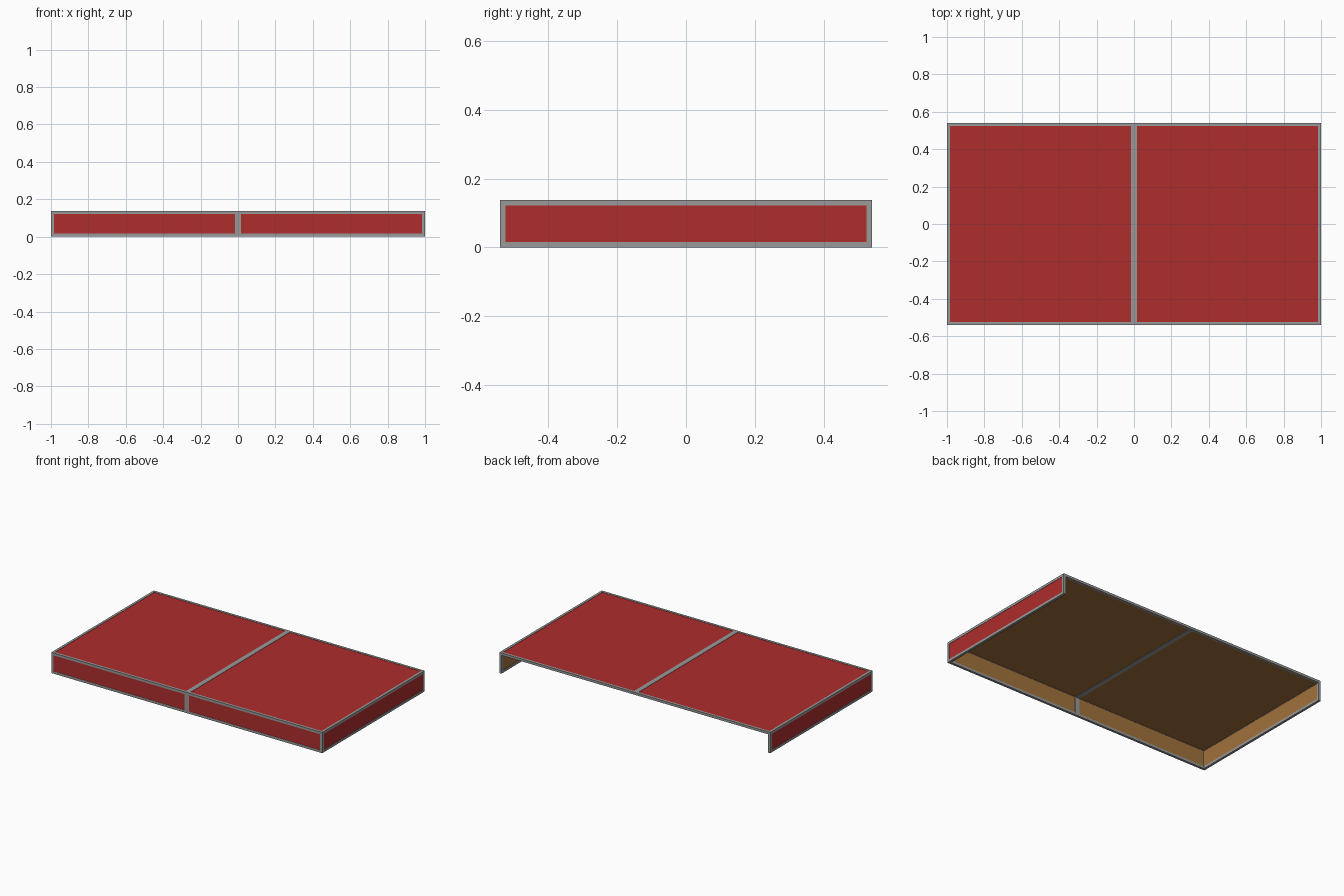
import bpy

if "Cube" in bpy.data.objects:
    bpy.data.objects.remove(bpy.data.objects["Cube"])

def mat(name, rgb):
    m = bpy.data.materials.new(name)
    m.diffuse_color = (*rgb, 1)
    m.use_nodes = True
    m.node_tree.nodes["Principled BSDF"].inputs["Base Color"].default_value = m.diffuse_color
    return m

GREY = mat("grey metal", (0.32, 0.32, 0.32))
RED = mat("red cover", (0.43, 0.026, 0.026))
WOOD = mat("brown wood", (0.36, 0.165, 0.045))

X, Y, H = 1.0, 0.54, 0.138   # half length, half depth, height
T = 0.016                    # bar thickness
R = 0.002                    # panel recess

def box(name, lo, hi, outward=None):
    """Grey bar, or (with an outward axis) a panel red outside and brown inside."""
    v = [(x, y, z) for x in (lo[0], hi[0]) for y in (lo[1], hi[1]) for z in (lo[2], hi[2])]
    f = [(0, 1, 3, 2), (4, 6, 7, 5), (0, 4, 5, 1), (2, 3, 7, 6), (0, 2, 6, 4), (1, 5, 7, 3)]
    me = bpy.data.meshes.new(name)
    me.from_pydata(v, [], f)
    ob = bpy.data.objects.new(name, me)
    bpy.context.collection.objects.link(ob)
    if outward is None:
        me.materials.append(GREY)
    else:
        me.materials.append(RED)
        me.materials.append(WOOD)
        for p in me.polygons:
            p.material_index = 0 if sum(a * b for a, b in zip(p.normal, outward)) > 0.5 else 1
    return ob

zt = H - T
# Top deck: perimeter bars, centre bar and two panels
for s, n in ((-1, "front"), (1, "back")):
    ys = sorted((s * Y, s * (Y - T)))
    box(f"deck_{n}_bar", (-X, ys[0], zt), (X, ys[1], H))
for s, n in ((-1, "left"), (1, "right")):
    xs = sorted((s * X, s * (X - T)))
    box(f"deck_{n}_bar", (xs[0], -Y + T, zt), (xs[1], Y - T, H))
    ps = sorted((s * T, s * (X - T)))
    box(f"deck_{n}_panel", (ps[0], -Y + T, zt + R), (ps[1], Y - T, H - R), (0, 0, 1))
    # End skirt: two posts, bottom rail and panel
    box(f"{n}_front_post", (xs[0], -Y, 0), (xs[1], -Y + T, zt))
    box(f"{n}_back_post", (xs[0], Y - T, 0), (xs[1], Y, zt))
    box(f"{n}_bottom_rail", (xs[0], -Y + T, 0), (xs[1], Y - T, T))
    box(f"{n}_skirt_panel", (xs[0] + R, -Y + T, T), (xs[1] - R, Y - T, zt), (s, 0, 0))
    # Front skirt half: bottom rail and panel
    box(f"front_{n}_rail", (ps[0], -Y, 0), (ps[1], -Y + T, T))
    box(f"front_{n}_panel", (ps[0], -Y + R, T), (ps[1], -Y + T - R, zt), (0, -1, 0))
box("deck_centre_bar", (-T, -Y + T, zt), (T, Y - T, H))
box("front_centre_post", (-T, -Y, 0), (T, -Y + T, zt))
